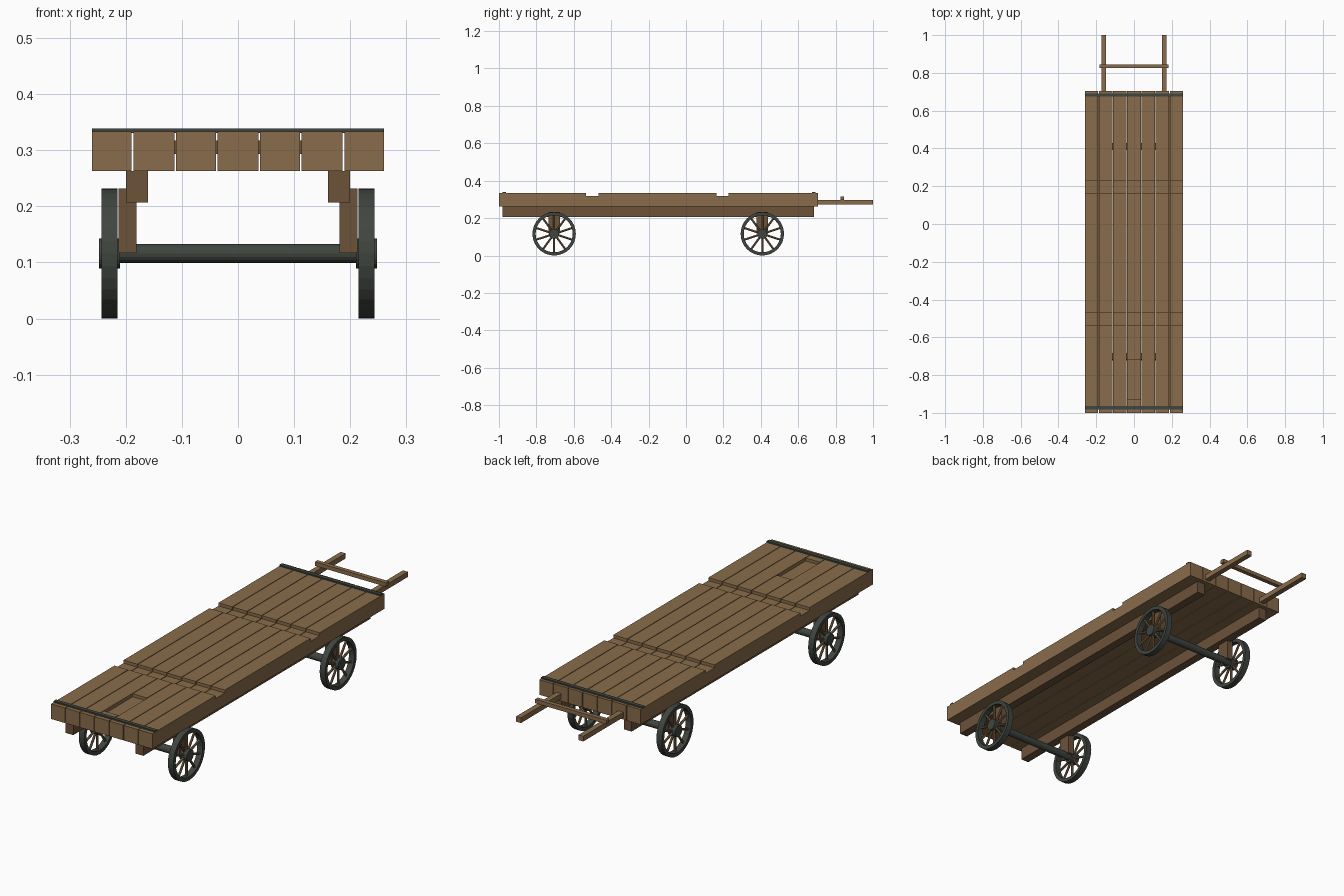
import bpy, bmesh
from math import pi, sin, cos
from mathutils import Matrix, Vector

if "Cube" in bpy.data.objects:
    bpy.data.objects.remove(bpy.data.objects["Cube"])


def material(name, rgb):
    m = bpy.data.materials.new(name)
    m.diffuse_color = (*rgb, 1)
    m.use_nodes = True
    m.node_tree.nodes["Principled BSDF"].inputs["Base Color"].default_value = m.diffuse_color
    return m


WOOD = material("wood", (0.25, 0.15, 0.07))
DARK_WOOD = material("dark_wood", (0.15, 0.085, 0.042))
IRON = material("iron", (0.05, 0.06, 0.05))


def finish(name, bm, mat):
    bmesh.ops.recalc_face_normals(bm, faces=bm.faces)
    me = bpy.data.meshes.new(name)
    bm.to_mesh(me)
    bm.free()
    me.materials.append(mat)
    ob = bpy.data.objects.new(name, me)
    bpy.context.collection.objects.link(ob)
    return ob


def box(name, x, y, z, mat):
    bm = bmesh.new()
    size = Matrix.Diagonal((x[1] - x[0], y[1] - y[0], z[1] - z[0], 1))
    mid = Matrix.Translation((sum(x) / 2, sum(y) / 2, sum(z) / 2))
    bmesh.ops.create_cube(bm, size=1, matrix=mid @ size)
    return finish(name, bm, mat)


def rod(bm, a, b, r, sides):
    a, b = Vector(a), Vector(b)
    d = b - a
    m = Matrix.Translation((a + b) / 2) @ d.to_track_quat('Z', 'Y').to_matrix().to_4x4()
    bmesh.ops.create_cone(bm, cap_ends=True, segments=sides, radius1=r, radius2=r,
                          depth=d.length, matrix=m)


def x_rod(name, x0, x1, y, z, r, sides, mat):
    bm = bmesh.new()
    rod(bm, (x0, y, z), (x1, y, z), r, sides)
    return finish(name, bm, mat)


# Deck planks: side profile with notches, extruded across the width
BOT, TOP, CUT = 0.263, 0.333, 0.319
GROOVES = [(-0.535, -0.468), (0.162, 0.228)]
EDGES = [-0.26, -0.188, -0.112, -0.038, 0.038, 0.112, 0.188, 0.26]
GAP = 0.0015


def plank(name, x0, x1, notches):
    pts = [(0.705, BOT), (-1.0, BOT), (-1.0, TOP)]
    for a, b in notches:
        pts += [(a, TOP), (a, CUT), (b, CUT), (b, TOP)]
    pts.append((0.705, TOP))
    bm = bmesh.new()
    face = bm.faces.new([bm.verts.new((x0, y, z)) for y, z in pts])
    ext = bmesh.ops.extrude_face_region(bm, geom=[face])
    moved = [v for v in ext["geom"] if isinstance(v, bmesh.types.BMVert)]
    bmesh.ops.translate(bm, verts=moved, vec=(x1 - x0, 0, 0))
    finish(name, bm, WOOD)


for i in range(7):
    slot = [(-0.93, -0.72)] if i == 3 else []
    x0 = EDGES[i] + (GAP if i > 0 else 0)
    x1 = EDGES[i + 1] - (GAP if i < 6 else 0)
    plank(f"deck_plank_{i + 1}", x0, x1, slot + GROOVES)

# Hidden dowels joining the middle planks, iron straps at the deck ends
for n, y in (("front", -0.70), ("back", 0.41)):
    box(f"{n}_dowel", (-0.116, 0.116), (y - 0.018, y + 0.018), (0.293, 0.317), DARK_WOOD)
for n, y in (("front", -0.972), ("back", 0.683)):
    box(f"{n}_strap", (-0.26, 0.26), (y - 0.009, y + 0.009), (0.331, 0.339), IRON)

# Handle
for n, s in (("left", -1), ("right", 1)):
    box(f"{n}_handle", (s * 0.16 - 0.0125, s * 0.16 + 0.0125), (0.69, 1.0), (0.274, 0.298), WOOD)
box("handle_crossbar", (-0.183, 0.183), (0.825, 0.845), (0.298, 0.316), WOOD)

# Long beams under the deck
for n, s in (("left", -1), ("right", 1)):
    box(f"{n}_beam", tuple(sorted((s * 0.16, s * 0.20))), (-0.98, 0.685), (0.207, BOT), DARK_WOOD)

# Wheels and axles
R, R_IN, CZ = 0.116, 0.099, 0.116
SEG, SPOKES = 32, 10


def rim(name, s, y):
    bm = bmesh.new()
    profile = [(0.215, R_IN), (0.243, R_IN), (0.243, R), (0.215, R)]
    rings = []
    for k in range(SEG):
        a = 2 * pi * k / SEG
        rings.append([bm.verts.new((s * x, y + r * sin(a), CZ + r * cos(a))) for x, r in profile])
    for k in range(SEG):
        p, q = rings[k], rings[(k + 1) % SEG]
        for j in range(4):
            bm.faces.new((p[j], p[(j + 1) % 4], q[(j + 1) % 4], q[j]))
    finish(name, bm, IRON)


for end, y in (("front", -0.705), ("back", 0.408)):
    x_rod(f"{end}_axle", -0.215, 0.215, y, CZ, 0.017, 16, IRON)
    for side, s in (("left", -1), ("right", 1)):
        tag = f"{end}_{side}"
        rim(f"{tag}_rim", s, y)
        x_rod(f"{tag}_hub", s * 0.21, s * 0.248, y, CZ, 0.027, 16, IRON)
        bm = bmesh.new()
        for k in range(SPOKES):
            a = 2 * pi * k / SPOKES
            d = Vector((0, sin(a), cos(a)))
            c = Vector((s * 0.229, y, CZ))
            rod(bm, c + d * 0.02, c + d * 0.102, 0.0055, 8)
        finish(f"{tag}_spokes", bm, WOOD)
        box(f"{tag}_post", tuple(sorted((s * 0.181, s * 0.213))), (y - 0.03, y + 0.03),
            (0.117, 0.232), DARK_WOOD)
